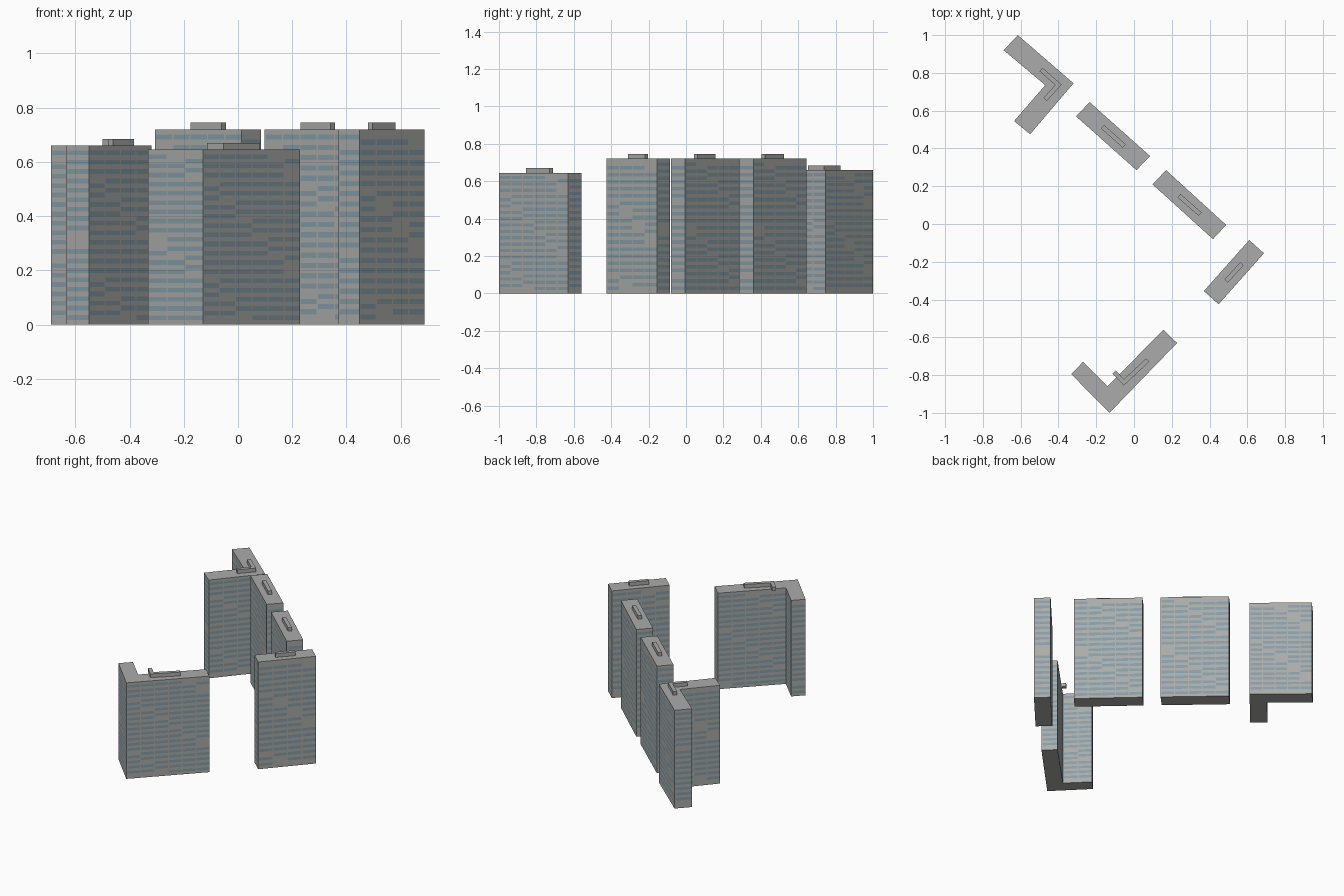
import bpy, bmesh, math
from mathutils import Vector

cube = bpy.data.objects.get("Cube")
if cube:
    bpy.data.objects.remove(cube, do_unlink=True)


def material(name, colour):
    m = bpy.data.materials.new(name)
    m.use_nodes = True
    m.diffuse_color = (*colour, 1)
    bsdf = m.node_tree.nodes["Principled BSDF"]
    bsdf.inputs["Base Color"].default_value = (*colour, 1)
    bsdf.inputs["Roughness"].default_value = 0.8
    return m


WALL = material("concrete wall", (0.41, 0.415, 0.40))
WINDOW = material("blue grey window", (0.24, 0.34, 0.39))
ROOF = material("roof grey", (0.40, 0.41, 0.40))


def finish(bm, name):
    bmesh.ops.remove_doubles(bm, verts=bm.verts, dist=1e-5)
    mesh = bpy.data.meshes.new(name)
    bm.to_mesh(mesh)
    bm.free()
    for m in (WALL, WINDOW, ROOF):
        mesh.materials.append(m)
    obj = bpy.data.objects.new(name, mesh)
    bpy.context.collection.objects.link(obj)


def face(bm, points, index):
    bm.faces.new([bm.verts.new(p) for p in points]).material_index = index


def caps(bm, outline, z0, z1):
    face(bm, [(x, y, z1) for x, y in outline], 2)
    face(bm, [(x, y, z0) for x, y in reversed(outline)], 0)


# Walls are grids of panes and piers; window bands step up along each wall
def tower(name, outline, height, rows=38, bay=0.085, pier=0.006):
    bm = bmesh.new()
    caps(bm, outline, 0, height)
    row_h = height / rows
    for w, start in enumerate(outline):
        a = Vector(start)
        b = Vector(outline[(w + 1) % len(outline)])
        length = (b - a).length
        bays = max(1, round(length / bay))
        step = length / bays
        for c in range(bays):
            cuts = [c * step, c * step + pier, (c + 1) * step]
            for k in range(2):
                p = a.lerp(b, cuts[k] / length)
                q = a.lerp(b, cuts[k + 1] / length)
                for r in range(rows):
                    phase = (r / 2.1 - c * 0.09 + w * 0.3) % 1
                    glass = k == 1 and phase < 0.46 and 0 < r < rows - 1
                    z0, z1 = r * row_h, (r + 1) * row_h
                    face(bm, [(*p, z0), (*q, z0), (*q, z1), (*p, z1)], int(glass))
    finish(bm, name)


# Plant rooms follow a centre line, mitred at the bend
def plant_room(name, path, base, height=0.025, width=0.024):
    pts = [Vector(p) for p in path]
    left, right = [], []
    for i, p in enumerate(pts):
        sides = []
        for j in (i - 1, i):
            if 0 <= j < len(pts) - 1:
                d = (pts[j + 1] - pts[j]).normalized()
                sides.append(Vector((-d.y, d.x)))
        n = sum(sides, Vector((0, 0))).normalized()
        n *= width / 2 / n.dot(sides[0])
        left.append(p + n)
        right.append(p - n)
    outline = [tuple(v) for v in right + left[::-1]]
    bm = bmesh.new()
    caps(bm, outline, base, base + height)
    for i, p in enumerate(outline):
        q = outline[(i + 1) % len(outline)]
        face(bm, [(*p, base), (*q, base), (*q, base + height), (*p, base + height)], 0)
    finish(bm, name)


# Footprints run counter-clockwise: name, height, outline, plant room line
BLOCKS = [
    ("back_corner_tower", 0.66,
     [(-0.615, 1.0), (-0.69, 0.92), (-0.47, 0.735), (-0.635, 0.545), (-0.55, 0.475), (-0.32, 0.745)],
     [(-0.492, 0.818), (-0.40, 0.737), (-0.47, 0.66)]),
    ("back_slab_tower", 0.72,
     [(-0.235, 0.645), (-0.307, 0.57), (0.013, 0.285), (0.085, 0.36)],
     [(-0.167, 0.515), (-0.052, 0.413)]),
    ("middle_slab_tower", 0.72,
     [(0.17, 0.285), (0.098, 0.21), (0.418, -0.08), (0.488, -0.005)],
     [(0.238, 0.15), (0.35, 0.052)]),
    ("left_slab_tower", 0.72,
     [(0.61, -0.085), (0.37, -0.355), (0.448, -0.425), (0.688, -0.155)],
     [(0.572, -0.21), (0.488, -0.302)]),
    ("front_corner_tower", 0.645,
     [(0.155, -0.56), (-0.14, -0.86), (-0.27, -0.73), (-0.332, -0.795), (-0.13, -1.0), (0.228, -0.63)],
     [(0.073, -0.72), (-0.053, -0.838), (-0.105, -0.785)]),
]

for name, height, outline, path in BLOCKS:
    tower(name, outline, height)
    plant_room(name.replace("tower", "plant_room"), path, height)
